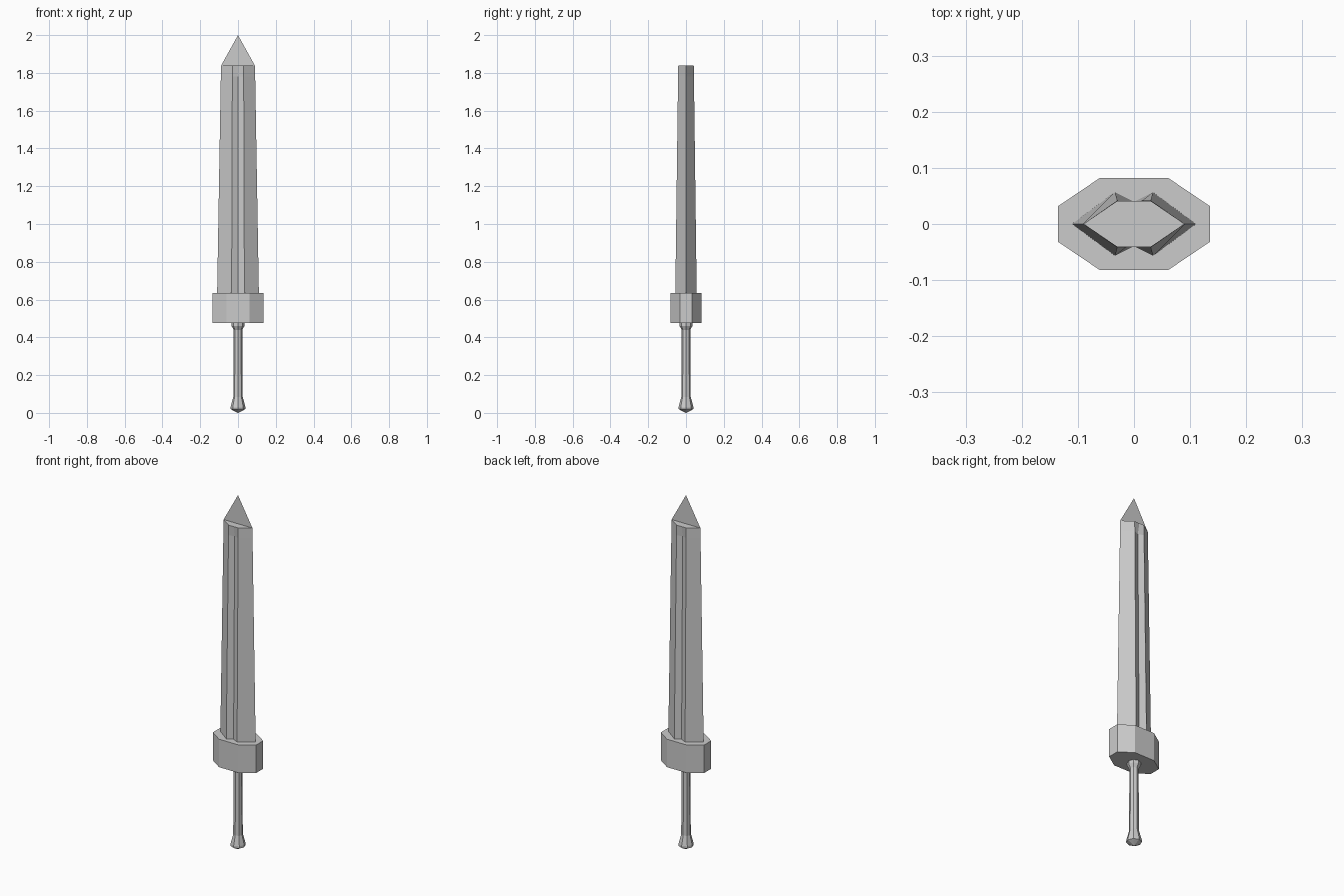
import bpy, bmesh, math

if "Cube" in bpy.data.objects:
    bpy.data.objects.remove(bpy.data.objects["Cube"])


def make_object(name, bm, recalc=True):
    if recalc:
        bmesh.ops.recalc_face_normals(bm, faces=bm.faces)
    mesh = bpy.data.meshes.new(name)
    bm.to_mesh(mesh)
    bm.free()
    obj = bpy.data.objects.new(name, mesh)
    bpy.context.collection.objects.link(obj)
    return obj


def loft(name, rings, caps=True):
    """Skin a stack of equal-length closed rings."""
    bm = bmesh.new()
    loops = [[bm.verts.new(p) for p in ring] for ring in rings]
    n = len(loops[0])
    for a, b in zip(loops, loops[1:]):
        for i in range(n):
            j = (i + 1) % n
            bm.faces.new((a[i], a[j], b[j], b[i]))
    if caps:
        bm.faces.new(loops[0][::-1])
        bm.faces.new(loops[-1])
    return make_object(name, bm)


def blade_ring(z, edge, ridge_x, ridge_y, valley):
    half = [(edge, 0), (ridge_x, ridge_y), (0, valley), (-ridge_x, ridge_y)]
    return [(s * x, s * y, z) for s in (1, -1) for x, y in half]


# Blade: diamond section with a fuller that runs out just below the top
loft("blade", [
    blade_ring(0.60, 0.111, 0.034, 0.057, 0.040),
    blade_ring(1.78, 0.091, 0.030, 0.042, 0.030),
    blade_ring(1.838, 0.090, 0.030, 0.041, 0.041),
])

# Blade tip: a flat triangular sheet
bm = bmesh.new()
bm.faces.new([bm.verts.new(p) for p in
              ((-0.09, 0, 1.838), (0.09, 0, 1.838), (0, 0, 2.0))])
make_object("blade_tip", bm, recalc=False)

# Guard: elongated octagonal block
corners = [(0.135, -0.032), (0.135, 0.032), (0.061, 0.082), (-0.061, 0.082)]
outline = corners + [(-x, -y) for x, y in corners]
loft("guard", [[(x, y, z) for x, y in outline] for z in (0.477, 0.635)])

# Grip: eight-sided turned handle with flared pommel and collar
SIDES = 8
profile = [(0.002, 0.0), (0.039, 0.02), (0.039, 0.032), (0.025, 0.085),
           (0.023, 0.44), (0.034, 0.46), (0.034, 0.485)]
rings = []
for r, z in profile:
    rings.append([(r * math.cos(math.tau * i / SIDES),
                   r * math.sin(math.tau * i / SIDES), z) for i in range(SIDES)])
loft("grip", rings)
